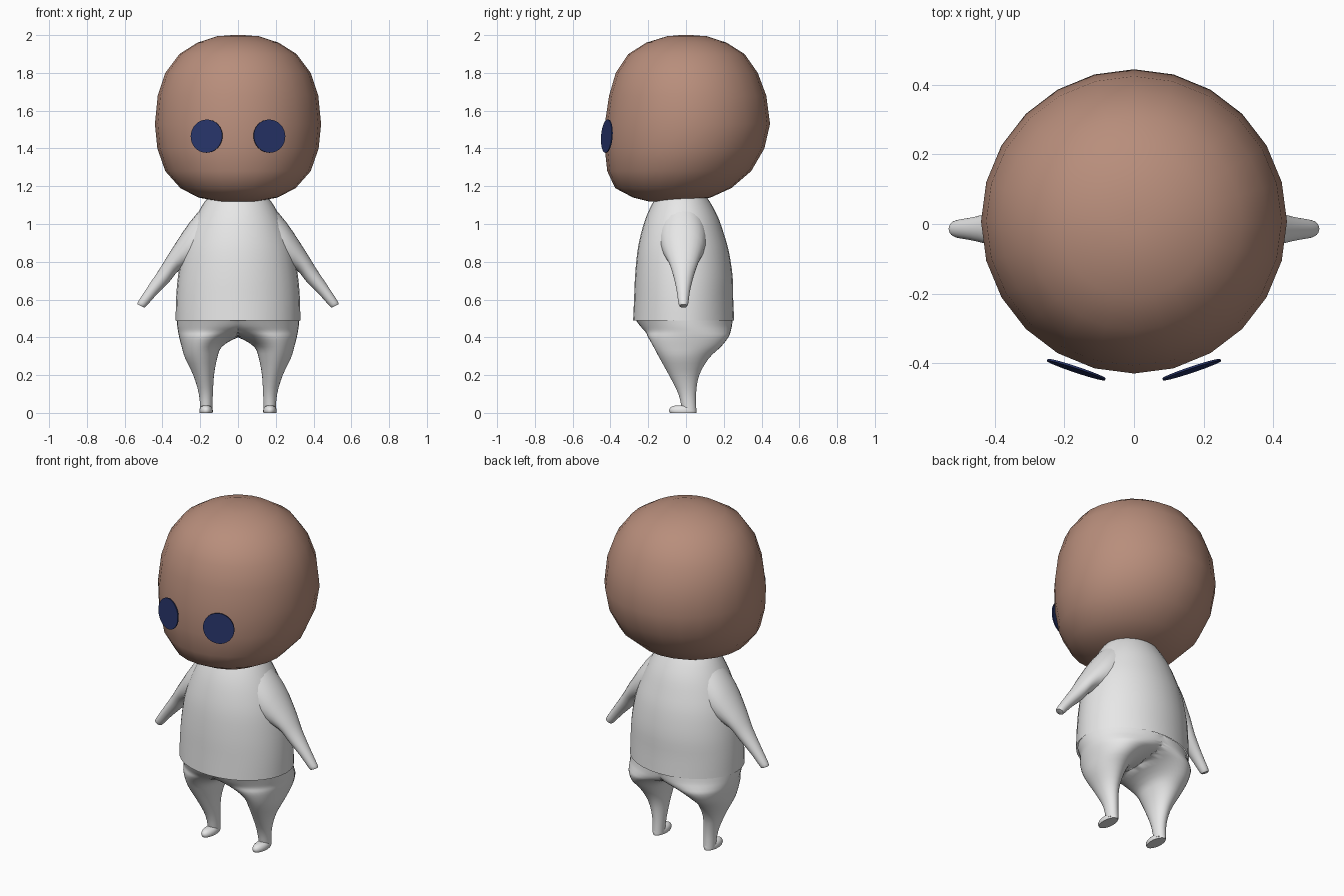
import bpy, bmesh, math
from mathutils import Vector

if "Cube" in bpy.data.objects:
    bpy.data.objects.remove(bpy.data.objects["Cube"])


def material(name, rgb):
    m = bpy.data.materials.new(name)
    m.diffuse_color = (*rgb, 1)
    m.use_nodes = True
    m.node_tree.nodes["Principled BSDF"].inputs["Base Color"].default_value = m.diffuse_color
    return m


SKIN = material("warm brown", (0.48, 0.27, 0.20))
CLOTH = material("pale grey", (0.80, 0.80, 0.80))
NAVY = material("dark navy", (0.020, 0.034, 0.14))


def refine(rings, steps):
    """Catmull-Rom interpolation between the given rings."""
    out = []
    for i in range(len(rings) - 1):
        p0, p1 = rings[max(i - 1, 0)], rings[i]
        p2, p3 = rings[i + 1], rings[min(i + 2, len(rings) - 1)]
        for s in range(steps):
            t = s / steps
            out.append([0.5 * (2 * b + (c - a) * t + (2 * a - 5 * b + 4 * c - d) * t * t
                               + (3 * b - a - 3 * c + d) * t ** 3)
                        for a, b, c, d in zip(p0, p1, p2, p3)])
    return out + [rings[-1]]


def finish(obj, mat, mirror=False, angle=50):
    obj.data.materials.append(mat)
    bpy.ops.object.select_all(action='DESELECT')
    obj.select_set(True)
    bpy.context.view_layer.objects.active = obj
    bpy.ops.object.shade_smooth_by_angle(angle=math.radians(angle))
    if mirror:
        mod = obj.modifiers.new("mirror", 'MIRROR')
        mod.merge_threshold = 0.0005


def loft(name, rings, mat, sides=32, steps=1, caps=(True, True), mirror=False, clip=False):
    """Rings are (x0, z0, x1, z1, y_front, y_back) ellipses."""
    bm = bmesh.new()
    loops = []
    for x0, z0, x1, z1, y0, y1 in refine(rings, steps):
        c = Vector(((x0 + x1) / 2, (y0 + y1) / 2, (z0 + z1) / 2))
        u = Vector(((x1 - x0) / 2, 0, (z1 - z0) / 2))
        v = Vector((0, (y1 - y0) / 2, 0))
        loop = []
        for i in range(sides):
            a = math.tau * i / sides
            p = c + u * math.cos(a) + v * math.sin(a)
            if clip:
                p.x = max(p.x, 0)
            loop.append(bm.verts.new(p))
        loops.append(loop)
    for lo, hi in zip(loops, loops[1:]):
        for i in range(sides):
            j = (i + 1) % sides
            quad = (lo[i], lo[j], hi[j], hi[i])
            # leave out the inner wall on the mirror plane
            if not (clip and all(q.co.x < 1e-6 for q in quad)):
                bm.faces.new(quad)
    if caps[0]:
        bm.faces.new(loops[0])
    if caps[1]:
        bm.faces.new(loops[-1])
    bmesh.ops.recalc_face_normals(bm, faces=bm.faces[:])
    me = bpy.data.meshes.new(name)
    bm.to_mesh(me)
    bm.free()
    obj = bpy.data.objects.new(name, me)
    bpy.context.collection.objects.link(obj)
    finish(obj, mat, mirror)
    return obj


def level(z, half, y0, y1):
    return (-half, z, half, z, y0, y1)


# Head: rounded, fuller at the lower front
loft("head", [level(*r) for r in (
    (1.12, 0.10, -0.20, 0.00), (1.14, 0.21, -0.28, 0.13), (1.19, 0.305, -0.375, 0.24),
    (1.28, 0.385, -0.417, 0.345), (1.40, 0.427, -0.43, 0.415), (1.53, 0.44, -0.43, 0.445),
    (1.68, 0.425, -0.407, 0.425), (1.80, 0.385, -0.372, 0.38), (1.90, 0.31, -0.305, 0.31),
    (1.96, 0.215, -0.21, 0.215), (1.994, 0.11, -0.10, 0.11), (2.0, 0.03, -0.03, 0.03))],
    SKIN, sides=24)

# Shirt body, open at the hem and inside the head
loft("shirt", [level(*r) for r in (
    (0.49, 0.33, -0.28, 0.255), (0.60, 0.328, -0.275, 0.25), (0.72, 0.318, -0.27, 0.247),
    (0.85, 0.295, -0.258, 0.228), (0.95, 0.262, -0.238, 0.20), (1.04, 0.222, -0.21, 0.168),
    (1.12, 0.175, -0.172, 0.125), (1.17, 0.13, -0.14, 0.09))],
    CLOTH, steps=3, caps=(False, False))

# Sleeved arms, wide where they melt into the shoulder
loft("arm", [
    (0.08, 0.80, 0.155, 1.125, -0.15, 0.11), (0.22, 0.78, 0.255, 1.01, -0.135, 0.105),
    (0.31, 0.755, 0.355, 0.86, -0.093, 0.068), (0.365, 0.692, 0.41, 0.77, -0.068, 0.042),
    (0.43, 0.627, 0.475, 0.672, -0.05, 0.022), (0.483, 0.568, 0.527, 0.592, -0.04, 0.012),
    (0.495, 0.557, 0.533, 0.575, -0.033, 0.006)],
    CLOTH, sides=24, steps=3, caps=(False, True), mirror=True)

# Trousers: each half is a leg that widens and meets its mirror at the middle
loft("trousers", [
    (0.137, 0.01, 0.200, 0.01, -0.020, 0.055), (0.133, 0.10, 0.207, 0.10, -0.040, 0.053),
    (0.127, 0.20, 0.237, 0.20, -0.090, 0.070), (0.110, 0.29, 0.280, 0.29, -0.140, 0.122),
    (0.085, 0.35, 0.298, 0.35, -0.172, 0.185), (0.00, 0.40, 0.311, 0.40, -0.200, 0.224),
    (-0.12, 0.43, 0.317, 0.43, -0.215, 0.236), (-0.25, 0.46, 0.322, 0.46, -0.243, 0.243),
    (-0.325, 0.495, 0.325, 0.495, -0.268, 0.247)],
    CLOTH, sides=40, steps=3, caps=(True, False), mirror=True, clip=True)

# Small flat-soled feet
loft("foot", [
    (0.135, 0.0, 0.203, 0.0, -0.085, 0.055), (0.133, 0.012, 0.205, 0.012, -0.09, 0.056),
    (0.137, 0.027, 0.201, 0.027, -0.084, 0.054), (0.148, 0.037, 0.190, 0.037, -0.066, 0.045),
    (0.160, 0.040, 0.178, 0.040, -0.04, 0.03)],
    CLOTH, sides=20, steps=2, mirror=True)

# Eyes: thin round plates following the face
for side, label in ((-1, "left"), (1, "right")):
    bpy.ops.mesh.primitive_cylinder_add(
        vertices=32, radius=0.088, depth=0.006, location=(side * 0.166, -0.419, 1.465),
        rotation=(math.radians(86), 0, side * math.radians(18.5)))
    eye = bpy.context.object
    eye.name = label + "_eye"
    finish(eye, NAVY, angle=30)
